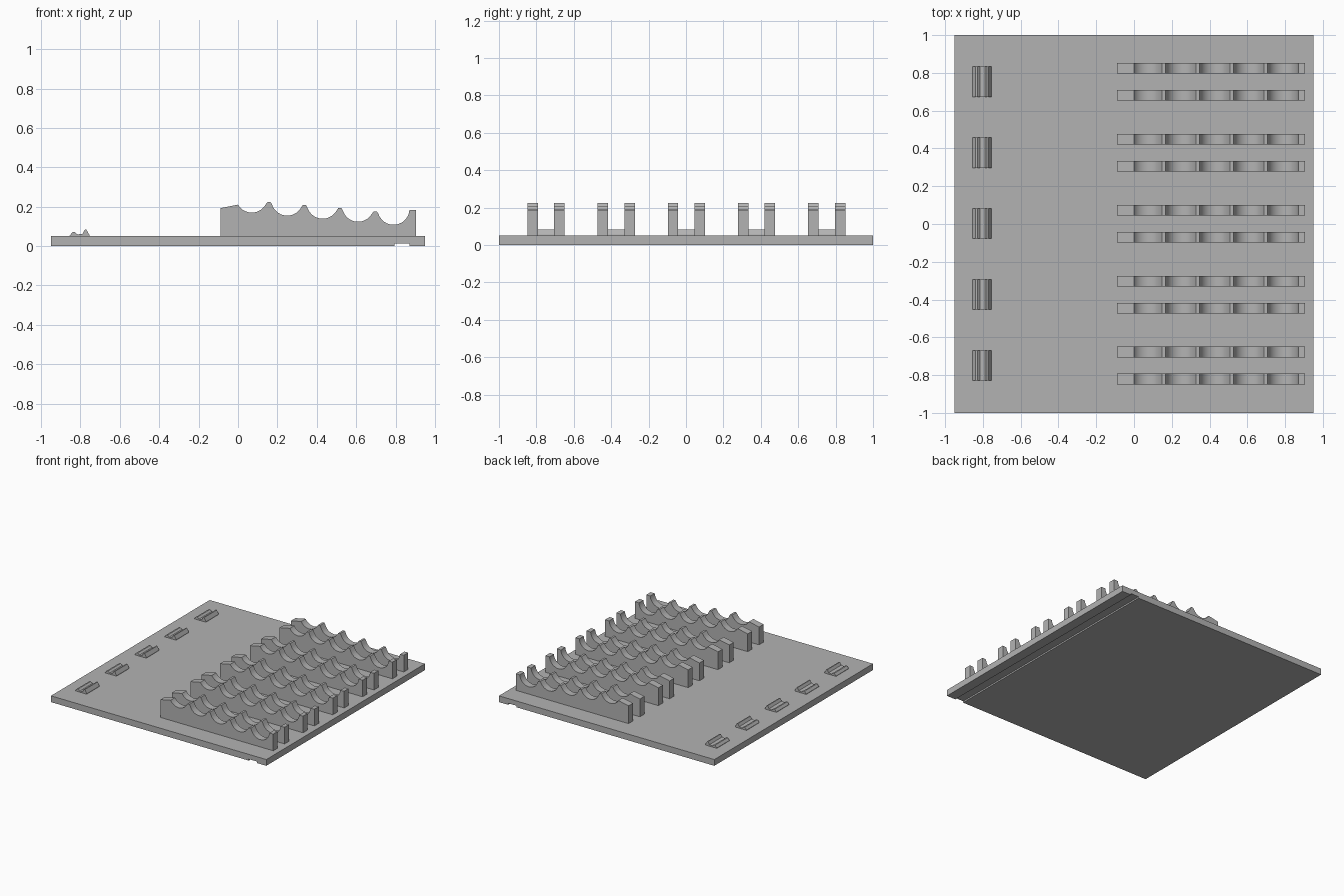
import bpy
import bmesh
from math import cos, sin, radians

cube = bpy.data.objects.get("Cube")
if cube:
    bpy.data.objects.remove(cube, do_unlink=True)

grey = bpy.data.materials.new("plain_grey")
grey.use_nodes = True
colour = (0.45, 0.45, 0.45, 1)
grey.diffuse_color = colour
grey.node_tree.nodes["Principled BSDF"].inputs["Base Color"].default_value = colour


def extrude_profile(name, profile, y_centre, width):
    """Sweep an x-z outline along y into a closed solid."""
    bm = bmesh.new()
    verts = [bm.verts.new((x, y_centre - width / 2, z)) for x, z in profile]
    face = bm.faces.new(verts)
    result = bmesh.ops.extrude_face_region(bm, geom=[face])
    moved = [g for g in result["geom"] if isinstance(g, bmesh.types.BMVert)]
    bmesh.ops.translate(bm, verts=moved, vec=(0, width, 0))
    bmesh.ops.recalc_face_normals(bm, faces=bm.faces)
    mesh = bpy.data.meshes.new(name)
    bm.to_mesh(mesh)
    bm.free()
    mesh.materials.append(grey)
    obj = bpy.data.objects.new(name, mesh)
    bpy.context.collection.objects.link(obj)
    bpy.context.view_layer.objects.active = obj
    obj.select_set(True)
    bpy.ops.object.shade_smooth_by_angle(angle=radians(25))
    obj.select_set(False)
    return obj


def rack_profile(base_z):
    """Bar with five round cradles stepping down towards +x."""
    radius, pitch, drop, count, steps = 0.081, 0.18, 0.0155, 5, 14
    points = [(-0.09, base_z), (-0.09, 0.192)]
    for i in range(count):
        cx, cz = 0.07 + pitch * i, 0.251 - drop * i
        start = 210 if i == 0 else 200
        end = 355 if i == count - 1 else 330
        for s in range(steps + 1):
            a = radians(start + (end - start) * s / steps)
            points.append((cx + radius * cos(a), cz + radius * sin(a)))
        # blunt tooth between cradles
        if i < count - 1:
            points += [(cx + 0.079, cz - 0.028), (cx + 0.096, cz - 0.028)]
    return points + [(0.905, 0.183), (0.905, base_z)]


# Base plate with a shallow groove underneath
plate_top = 0.05
extrude_profile("base_plate", [
    (-0.95, 0), (0.795, 0), (0.795, 0.012), (0.87, 0.012), (0.87, 0),
    (0.95, 0), (0.95, plate_top), (-0.95, plate_top)], 0, 2)

# Five rows: a pair of cradle bars and a small notched rest
rest = [(-0.855, 0.049), (-0.855, 0.053), (-0.84, 0.071), (-0.829, 0.071),
        (-0.815, 0.059), (-0.79, 0.062), (-0.778, 0.083), (-0.77, 0.083),
        (-0.755, 0.057), (-0.755, 0.049)]
bar = rack_profile(plate_top - 0.001)
for row in range(-2, 3):
    y = 0.002 + row * 0.3755
    for label, side in (("front", -1), ("back", 1)):
        extrude_profile(f"{label}_cradle_bar_{row + 3}", bar, y + side * 0.0715, 0.056)
    extrude_profile(f"notched_rest_{row + 3}", rest, y, 0.16)
